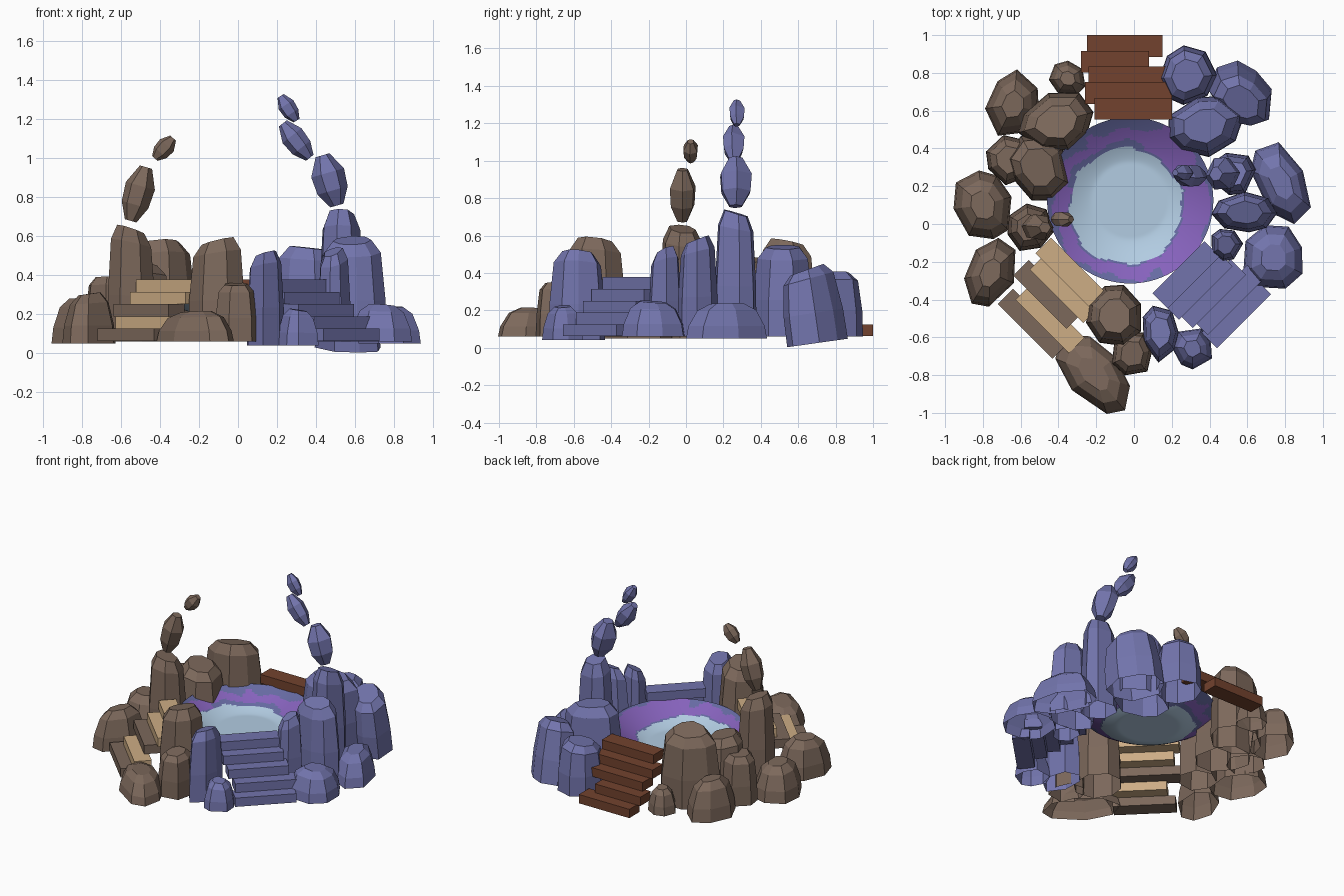
import bpy, bmesh, math, random
from mathutils import Matrix, Vector, noise

if "Cube" in bpy.data.objects:
    bpy.data.objects.remove(bpy.data.objects["Cube"])

rng = random.Random(7)


def material(name, r, g, b):
    m = bpy.data.materials.new(name)
    lin = lambda c: ((c / 255 + 0.055) / 1.055) ** 2.4
    m.diffuse_color = (lin(r), lin(g), lin(b), 1)
    m.use_nodes = True
    m.node_tree.nodes["Principled BSDF"].inputs["Base Color"].default_value = m.diffuse_color
    return m


BROWN = material("brown rock", 124, 104, 91)
BLUE = material("blue rock", 114, 116, 172)
TAN = material("tan plank", 205, 173, 133)
WOOD = material("red wood", 114, 66, 46)
WATER = material("pale water", 178, 204, 226)
PURPLE = material("purple water", 134, 98, 188)
SHORE = material("shore blue", 102, 106, 162)


def make_object(name, bm, *mats):
    me = bpy.data.meshes.new(name)
    bm.to_mesh(me)
    bm.free()
    for m in mats:
        me.materials.append(m)
    ob = bpy.data.objects.new(name, me)
    bpy.context.collection.objects.link(ob)
    return ob


def stone(name, mat, profile, size, matrix, sides, slope=0.0, closed=False):
    """Faceted stone: stacked irregular rings (height, scale), capped on top."""
    bm = bmesh.new()
    radii = [rng.uniform(0.98, 1.12) for _ in range(sides)]
    angles = [(i + rng.uniform(-.2, .2)) * math.tau / sides for i in range(sides)]
    sx, sy = rng.uniform(-slope, slope), rng.uniform(-slope, slope)
    rings = []
    for h, s in profile:
        ring = []
        for a, r in zip(angles, radii):
            x, y = math.cos(a) * r * s, math.sin(a) * r * s
            z = h - max(h, 0) ** 3 * slope * 0.3 + max(h, 0) ** 3 * (x * sx + y * sy)
            ring.append(bm.verts.new((x * size[0], y * size[1], z * size[2])))
        rings.append(ring)
    for lo, hi in zip(rings, rings[1:]):
        for i in range(sides):
            j = (i + 1) % sides
            bm.faces.new((lo[i], lo[j], hi[j], hi[i]))
    bm.faces.new(rings[-1])
    if closed:
        bm.faces.new(rings[0][::-1])
    bm.transform(matrix)
    return make_object(name, bm, mat)


TALL = [(0, 1), (.4, .98), (.87, .84), (1, .56)]
LOW = [(0, 1.02), (.35, .96), (.8, .74), (1, .42)]

# Rocks round the pool: x, y, half length, half width, top, turn, base, lean (degrees)
brown_rocks = [
    (-.64, .63, .135, .175, .32, -15, .06, 0), (-.41, .54, .19, .15, .575, 20, .06, 0),
    (-.35, .77, .10, .085, .23, -20, .06, 0), (-.66, .34, .12, .13, .40, 0, .06, 0),
    (-.51, .30, .15, .18, .48, 30, .06, 0), (-.80, .10, .155, .175, .28, 10, .05, 0),
    (-.76, -.26, .13, .18, .31, -25, .05, 0), (-.555, -.02, .12, .125, .65, 0, .06, 0),
    (-.10, -.49, .155, .16, .585, 20, .06, 0), (-.01, -.69, .11, .12, .36, 0, .06, 0),
    (-.21, -.795, .24, .13, .215, -47, .06, 0),
]
blue_rocks = [
    (.28, .78, .145, .15, .40, 0, .06, 0), (.57, .70, .18, .135, .43, -40, .025, 8),
    (.37, .52, .20, .15, .55, 15, .06, 0), (.53, .27, .115, .115, .735, 0, .06, 0),
    (.78, .22, .13, .22, .24, 28, .05, 0), (.585, .06, .165, .10, .59, 0, .06, 0),
    (.485, -.11, .085, .09, .53, 0, .06, 0), (.74, -.18, .155, .17, .25, 20, .06, 0),
    (.14, -.57, .09, .15, .52, 5, .04, 0), (.31, -.66, .10, .11, .225, 20, .04, 0),
]
for label, mat, rocks in (("brown", BROWN, brown_rocks), ("blue", BLUE, blue_rocks)):
    for i, (x, y, a, b, top, turn, base, lean) in enumerate(rocks):
        m = (Matrix.Translation((x, y, base)) @ Matrix.Rotation(math.radians(lean), 4, 'X')
             @ Matrix.Rotation(math.radians(turn), 4, 'Z'))
        prof = TALL if top > .35 else LOW
        stone(f"{label}_rock_{i + 1}", mat, prof, (a, b, top - base), m, 8 if a > .14 else 7, .08)

# Floating stones: x, y, z, half width x, half width y, half length, tilt left/right
FLOAT = [(-1, .4), (-.4, .92), (.3, 1), (1, .42)]
floaters = [
    ("brown_floating_stone", BROWN, -.51, -.02, .815, .072, .072, .143, 16),
    ("brown_floating_stone_tip", BROWN, -.38, .025, 1.05, .045, .045, .07, 42),
    ("blue_floating_stone", BLUE, .47, .265, .885, .08, .088, .134, -16),
    ("blue_floating_stone_middle", BLUE, .30, .255, 1.09, .06, .062, .112, -38),
    ("blue_floating_stone_tip", BLUE, .26, .272, 1.255, .042, .042, .075, -33),
]
for name, mat, x, y, z, a, b, c, tilt in floaters:
    m = Matrix.Translation((x, y, z)) @ Matrix.Rotation(math.radians(tilt), 4, 'Y')
    stone(name, mat, FLOAT, (a, b, c), m, 6, closed=True)


def stairs(name, heading, outer, spans, mats):
    """Open plank steps, lowest first, climbing towards the pool."""
    rot = Matrix.Rotation(math.radians(heading), 4, 'Z')
    for i, ((v0, v1), mat) in enumerate(zip(spans, mats)):
        bm = bmesh.new()
        bmesh.ops.create_cube(bm, size=1)
        bm.transform(rot @ Matrix.Translation((outer - .0575 - .083 * i, (v0 + v1) / 2, .0935 + .063 * i))
                     @ Matrix.Diagonal((.115, v1 - v0, .063, 1)))
        make_object(f"{name}_step_{i + 1}", bm, mat)


# Heading is the way the stairs descend; spans run along each step
stairs("wood", 90, 1.0, [(-.15, .25), (-.08, .28), (-.2, .24), (-.2, .26), (-.2, .21)], [WOOD] * 5)
stairs("blue", -45, .775, [(-.155, .25), (-.14, .27), (-.17, .23), (-.19, .21), (-.19, .2)], [BLUE] * 5)
stairs("tan", 225, .81, [(-.21, .2), (-.16, .24), (-.26, .14), (-.22, .18), (-.26, .14)],
       [BROWN, TAN, BROWN, TAN, TAN])

# Pool: shallow bowl on a polar grid, coloured by wobbly distance from the middle
bm = bmesh.new()
SEG, RINGS, RIM, CX, CY = 120, 40, .44, -.02, .125
height = lambda r: .205 + .115 * (max(r - .2, 0) / (RIM - .2)) ** 1.4
centre = bm.verts.new((CX, CY, height(0)))
rings = []
for k in range(1, RINGS + 1):
    r = RIM * k / RINGS
    rings.append([bm.verts.new((CX + r * math.cos(t * math.tau / SEG),
                                CY + r * math.sin(t * math.tau / SEG), height(r))) for t in range(SEG)])
for t in range(SEG):
    u = (t + 1) % SEG
    bm.faces.new((centre, rings[0][t], rings[0][u]))
    for lo, hi in zip(rings, rings[1:]):
        bm.faces.new((lo[t], hi[t], hi[u], lo[u]))
for f in bm.faces:
    f.smooth = True
    c = f.calc_center_median()
    d = math.hypot(c.x + .04, c.y - .095)
    wob = noise.noise(Vector((c.x * 9, c.y * 9, 1.3))) * .05
    # shore line shows between pale and purple water, widest at the upper left
    line = .035 if c.y > .2 and c.x < .05 else .01
    edge = .305 + wob * .6
    if d < edge:
        f.material_index = 0
    elif d < edge + line:
        f.material_index = 2
    else:
        outer = .385 + wob + .04 * (c.x > .15) + .03 * (c.y > .3 and c.x > -.25)
        f.material_index = 1 if d < outer else 2
make_object("pool", bm, WATER, PURPLE, SHORE)
